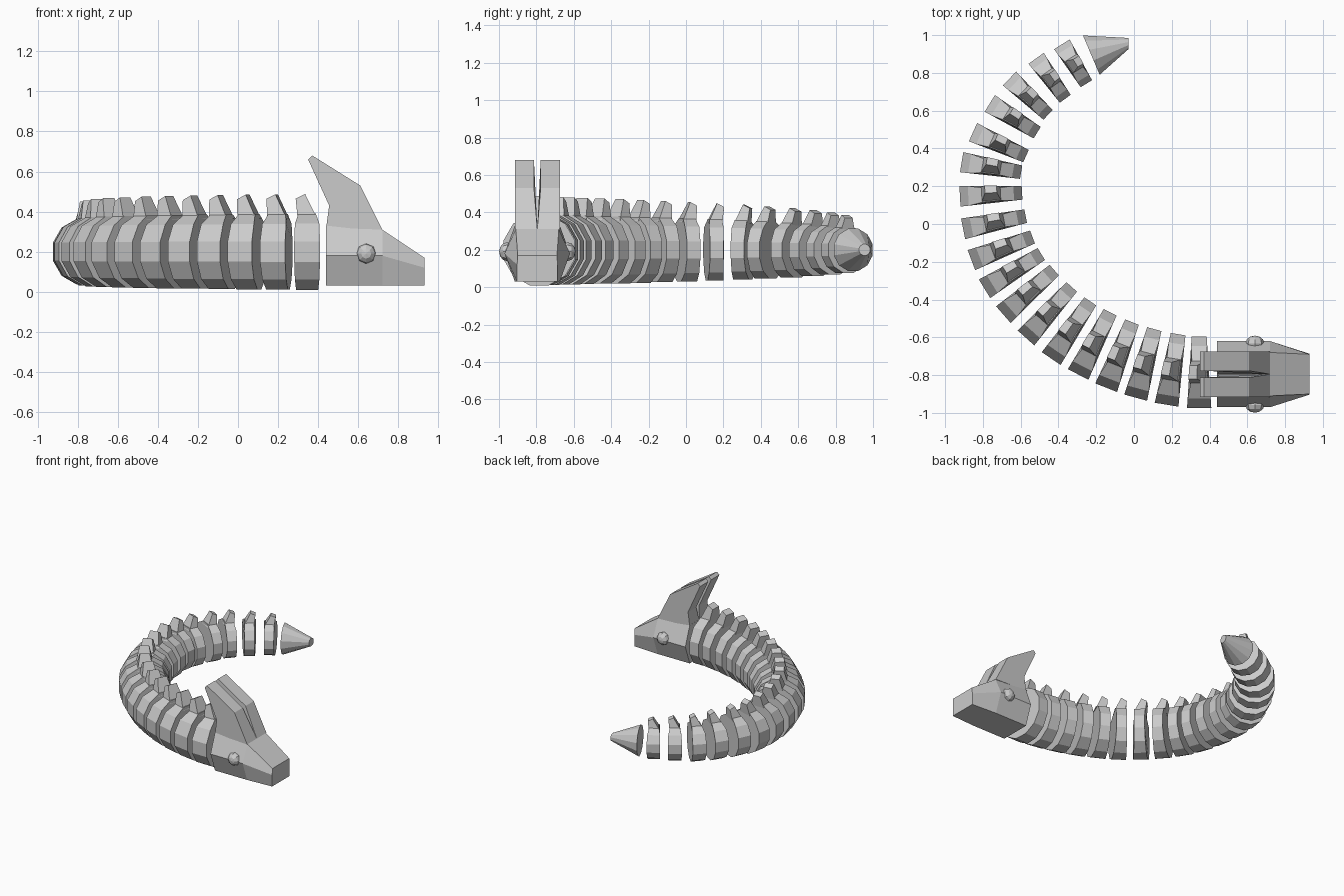
import bpy, bmesh, math
from mathutils import Vector

if "Cube" in bpy.data.objects:
    bpy.data.objects.remove(bpy.data.objects["Cube"])

HEAD_Y, MID_Z, SIDES = -0.795, 0.2, 12


def make(name, rings=(), solids=None):
    """Object from one or more lofted stacks of rings with capped ends."""
    bm = bmesh.new()
    for stack in (solids or [rings]):
        vs = [[bm.verts.new(p) for p in r] for r in stack]
        n = len(vs[0])
        for a, b in zip(vs, vs[1:]):
            for i in range(n):
                j = (i + 1) % n
                bm.faces.new((a[i], a[j], b[j], b[i]))
        bm.faces.new(vs[0][::-1])
        bm.faces.new(vs[-1])
    bmesh.ops.recalc_face_normals(bm, faces=bm.faces)
    me = bpy.data.meshes.new(name)
    bm.to_mesh(me)
    bm.free()
    ob = bpy.data.objects.new(name, me)
    bpy.context.collection.objects.link(ob)
    return ob


def circle(r):
    return [(r * math.cos(a), r * math.sin(a)) for a in
            (math.tau * (i + 0.5) / SIDES for i in range(SIDES))]


# Segment centres from neck to tail
path = [Vector(p) for p in [
    (.345, -.785), (.203, -.77), (.058, -.738), (-.079, -.693), (-.211, -.632),
    (-.335, -.561), (-.451, -.468), (-.557, -.362), (-.641, -.251),
    (-.699, -.13), (-.739, .008), (-.757, .156), (-.755, .301), (-.712, .423),
    (-.638, .561), (-.557, .674), (-.441, .77), (-.317, .847)]]
last = len(path) - 1

for k, c in enumerate(path):
    t = (path[max(k - 1, 0)] - path[min(k + 1, last)]).normalized()
    if k == 0:
        t = Vector((1, 0))
    out = Vector((t.y, -t.x))
    f = k / last
    r = 0.197 - 0.02 * f - 0.05 * f ** 3
    half = 0.052 - 0.010 * f

    def place(u, v, w):
        # wedge: thicker on the outside of the bend
        p = c + out * v + t * u * (1 + v / 0.8)
        return (p.x, p.y, MID_Z + w)

    # Body disc with slightly thinner shoulders at the top
    disc = [[place(s * half * (0.78 if w > 0.8 * r else 1), v, w)
             for v, w in circle(r)] for s in (-1, 1)]
    # Backward-leaning spine plate, narrower at its top
    s = r / 0.195
    prof = [(0.9 * half, 0.165 * s, 0.062 * s), (-0.2 * half, 0.285 * s, 0.036 * s),
            (-1.05 * half, 0.262 * s, 0.036 * s), (-0.85 * half, 0.165 * s, 0.062 * s)]
    spine = [[place(u, e * wd, z) for u, z, wd in prof] for e in (-1, 1)]
    make(f"body_segment_{k + 1:02d}", solids=[disc, spine])

# Tail tip: cone that turns slightly
rings = []
for (x, y), deg, r in (((-.226, .894), 23, .117), ((-.03, .955), 0, .031)):
    a = math.radians(deg)
    rings.append([(x + math.sin(a) * v, y - math.cos(a) * v, MID_Z + w)
                  for v, w in circle(r)])
make("tail_tip", rings)

# Skull: hexagonal sections (x, then half width and height of bottom, middle, top)
rings = []
for x, sec in ((.44, ((.12, .03), (.175, .18), (.12, .33))),
               (.72, ((.12, .03), (.175, .18), (.115, .31))),
               (.93, ((.108, .03), (.108, .12), (.105, .17)))):
    rings.append([(x, HEAD_Y + w, z) for w, z in sec] +
                 [(x, HEAD_Y - w, z) for w, z in reversed(sec)])
make("skull", rings)

# Paired swept-back horns, with a V-shaped gap between them
horn = [(.44, .32, 0), (.72, .31, 0), (.61, .53, .018), (.37, .68, .018),
        (.35, .66, .018), (.455, .43, .018)]
for side, e in (("left", 1), ("right", -1)):
    make(f"horn_{side}", [[(x, HEAD_Y + e * g, z) for x, z, g in horn],
                          [(x, HEAD_Y + e * .12, z) for x, z, g in horn]])
    # Eye
    bpy.ops.mesh.primitive_uv_sphere_add(segments=8, ring_count=6, radius=1,
        location=(.64, HEAD_Y + e * .163, .19), rotation=(math.pi / 2, 0, 0))
    eye = bpy.context.object
    eye.scale = (.05, .05, .041)
    eye.name = f"eye_{side}"
